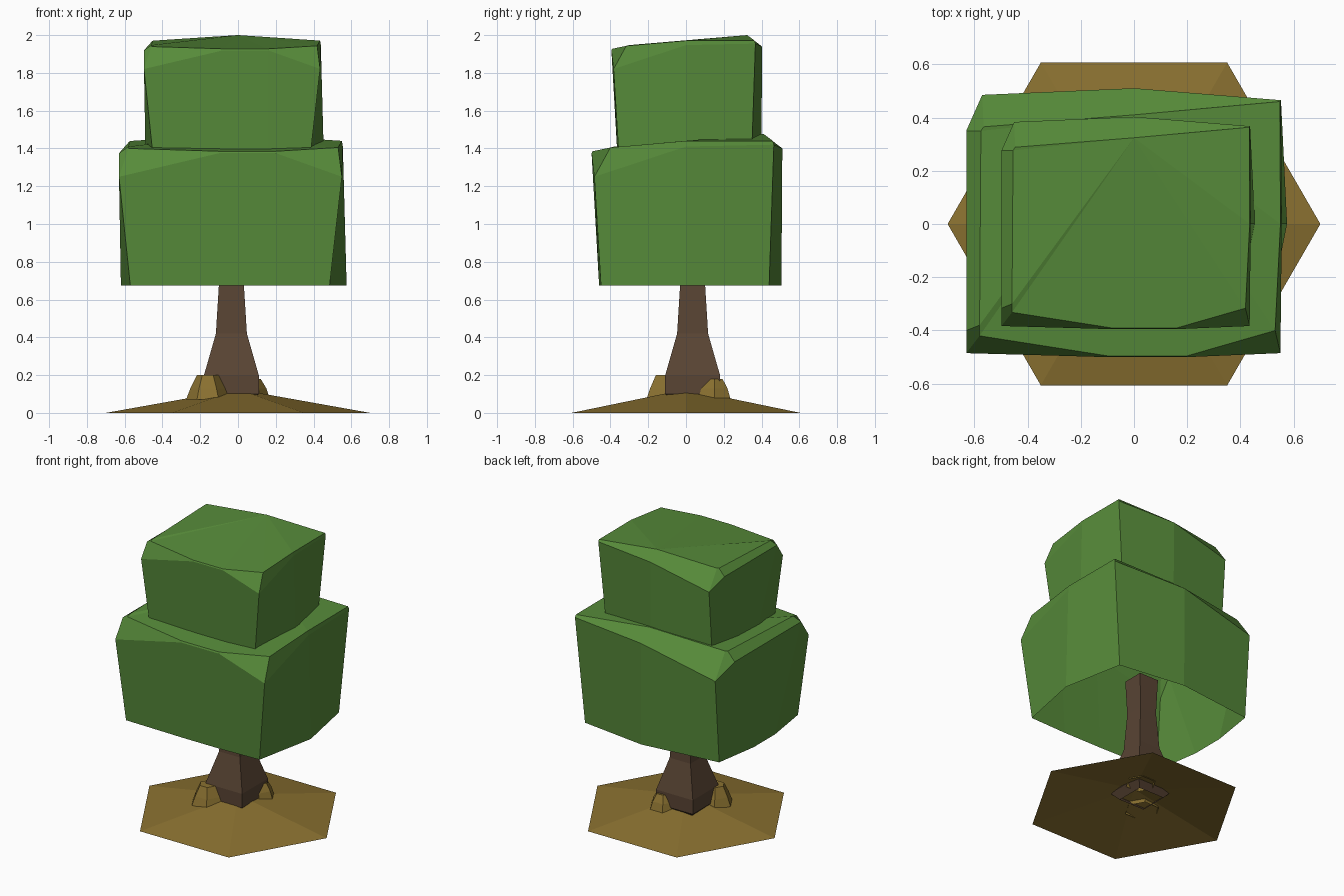
import bpy, math

if "Cube" in bpy.data.objects:
    bpy.data.objects.remove(bpy.data.objects["Cube"])


def material(name, rgb):
    m = bpy.data.materials.new(name)
    m.diffuse_color = (*rgb, 1)
    m.use_nodes = True
    m.node_tree.nodes["Principled BSDF"].inputs["Base Color"].default_value = m.diffuse_color
    return m


GREEN = material("leaf green", (0.095, 0.26, 0.042))
BARK = material("bark brown", (0.10, 0.058, 0.034))
EARTH = material("dry earth", (0.255, 0.165, 0.03))


def loft(name, rings, mat, apex=None, cap=False, fan=None):
    """Skin equal-length rings; close the top with an apex, a cap or a fan from one rim point."""
    n = len(rings[0])
    verts = [p for r in rings for p in r]
    faces = [(k * n + i, k * n + (i + 1) % n, (k + 1) * n + (i + 1) % n, (k + 1) * n + i)
             for k in range(len(rings) - 1) for i in range(n)]
    b = (len(rings) - 1) * n
    if apex:
        verts.append(apex)
        faces += [(b + i, b + (i + 1) % n, len(verts) - 1) for i in range(n)]
    if cap:
        faces.append(tuple(range(b, b + n)))
    if fan is not None:
        faces += [(b + fan, b + (fan + j) % n, b + (fan + j + 1) % n) for j in range(1, n - 1)]
    me = bpy.data.meshes.new(name)
    me.from_pydata(verts, [], faces)
    me.materials.append(mat)
    ob = bpy.data.objects.new(name, me)
    bpy.context.collection.objects.link(ob)
    return ob


def ngon(n, r, z, cx=0, cy=0, turn=0):
    return [(cx + r * math.cos(turn + math.tau * i / n),
             cy + r * math.sin(turn + math.tau * i / n), z) for i in range(n)]


# Ground: open shallow hexagonal cone
loft("ground_mound", [ngon(6, 0.7, 0)], EARTH, apex=(0, 0, 0.125))

# Trunk: square section flaring to the base (half width, z)
trunk = [ngon(4, h * math.sqrt(2), z, -0.035, 0.035, math.pi / 4)
         for h, z in ((0.10, 0.05), (0.145, 0.10), (0.145, 0.20), (0.082, 0.42),
                      (0.066, 0.68), (0.075, 0.93))]
loft("trunk", trunk, BARK, cap=True)
bpy.data.objects["trunk"].data.polygons[0].use_smooth = False

# Earth clumps at two opposite trunk corners
for name, x, y, r, top in (("front_clump", -0.16, -0.11, 0.115, 0.2),
                           ("back_clump", 0.07, 0.15, 0.10, 0.18)):
    loft(name, [ngon(6, r, 0.07, x, y), ngon(6, r * 0.8, 0.13, x, y),
                ngon(6, r * 0.5, top, x, y)], EARTH, cap=True)

# Canopy columns, counter-clockwise from front left: bottom xy, shoulder xyz, top rim xyz
COLUMNS = [
    ((-0.57, -0.45), (-0.63, -0.485, 1.25), (-0.58, -0.42, 1.40)),
    ((-0.10, -0.46), (-0.10, -0.50, 1.375), (-0.10, -0.495, 1.385)),
    ((0.20, -0.46), (0.20, -0.50, 1.375), (0.20, -0.495, 1.385)),
    ((0.485, -0.45), (0.55, -0.485, 1.25), (0.53, -0.40, 1.405)),
    ((0.575, 0.0), (0.555, 0.0, 1.41), (0.55, 0.0, 1.44)),
    ((0.49, 0.44), (0.552, 0.465, 1.42), (0.548, 0.46, 1.44)),
    ((0.0, 0.505), (0.0, 0.51, 1.40), (0.0, 0.41, 1.477)),
    ((-0.57, 0.44), (-0.57, 0.485, 1.27), (-0.565, 0.365, 1.44)),
    ((-0.62, 0.12), (-0.63, 0.35, 1.375), (-0.575, 0.35, 1.437)),
    ((-0.62, -0.12), (-0.63, -0.40, 1.375), (-0.58, -0.38, 1.41)),
]


def canopy(name, scale, base):
    def place(p):
        z = p[2] if len(p) > 2 else 0.675
        return (p[0] * scale, p[1] * scale, base + (z - 0.675) * scale)
    rings = [[place(c[k]) for c in COLUMNS] for k in range(3)]
    loft(name, rings, GREEN, fan=6)


# Two stacked foliage blocks, open underneath
canopy("lower_foliage", 1.0, 0.675)
canopy("upper_foliage", 0.79, 1.3665)
